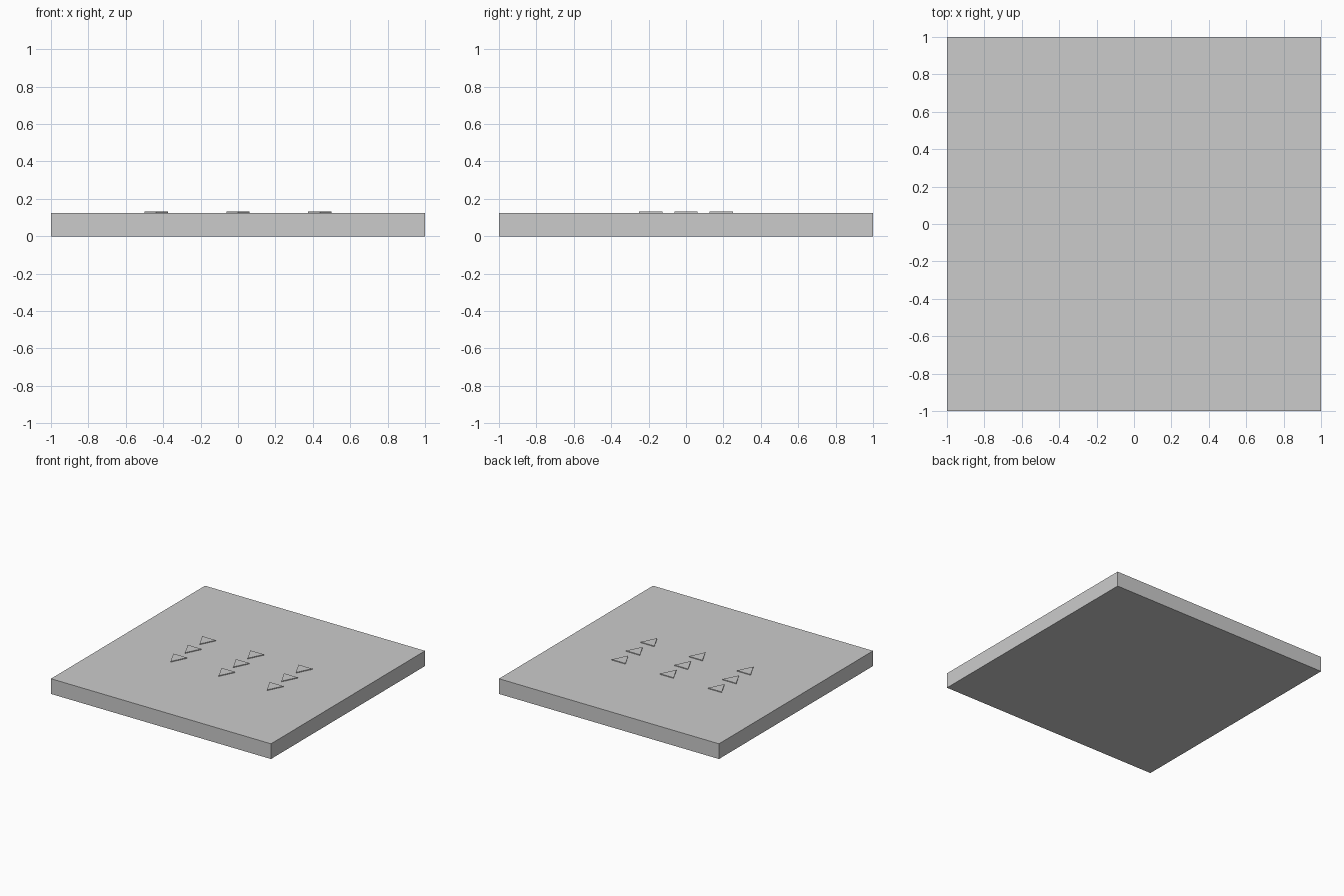
import bpy, bmesh

if "Cube" in bpy.data.objects:
    bpy.data.objects.remove(bpy.data.objects["Cube"])

SLAB_H = 0.125
MARK_H = 0.006
HALF = 0.0625


def prism(name, outline, z0, z1):
    """Extrude a counter-clockwise outline from z0 to z1."""
    bm = bmesh.new()
    face = bm.faces.new([bm.verts.new((x, y, z0)) for x, y in outline])
    ext = bmesh.ops.extrude_face_region(bm, geom=[face], use_keep_orig=True)
    verts = [v for v in ext["geom"] if isinstance(v, bmesh.types.BMVert)]
    bmesh.ops.translate(bm, verts=verts, vec=(0, 0, z1 - z0))
    bmesh.ops.recalc_face_normals(bm, faces=bm.faces)
    mesh = bpy.data.meshes.new(name)
    bm.to_mesh(mesh)
    bm.free()
    obj = bpy.data.objects.new(name, mesh)
    bpy.context.collection.objects.link(obj)
    return obj


# square floor slab
prism("floor_slab", [(-1, -1), (1, -1), (1, 1), (-1, 1)], 0, SLAB_H)

# three rows of raised arrow triangles pointing to the front
for i, cx in enumerate((-0.4375, 0, 0.4375)):
    for j, cy in enumerate((-0.1875, 0, 0.1875)):
        outline = [(cx, cy - HALF), (cx + HALF, cy + HALF), (cx - HALF, cy + HALF)]
        prism(f"arrow_mark_{i}_{j}", outline, SLAB_H, SLAB_H + MARK_H)
